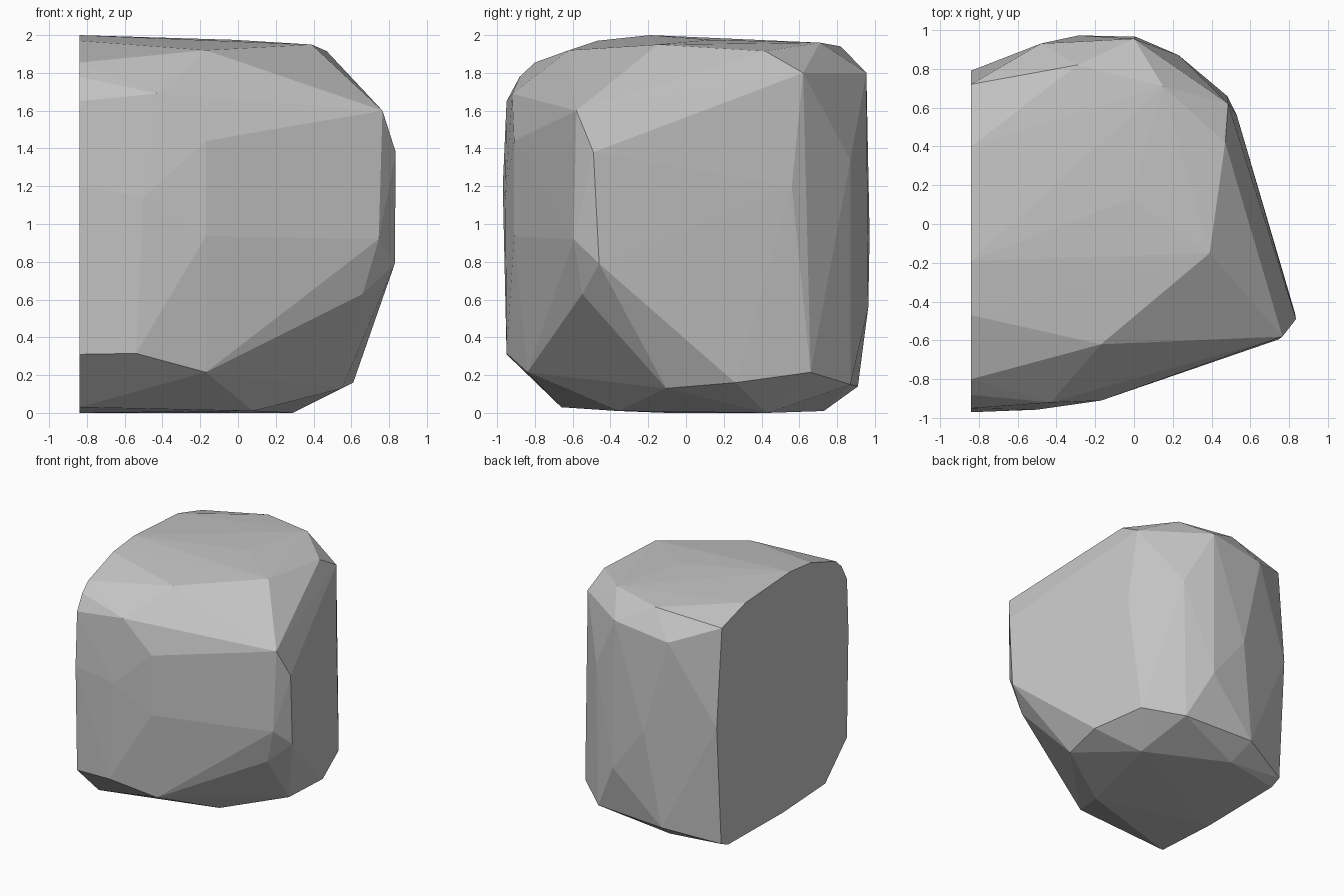
import bpy, bmesh

# Flat cut side of the boulder: (y, z) outline at x = -0.84
CUT_X = -0.84
cut_outline = [
    (-0.95, 0.31), (-0.97, 1.20), (-0.95, 1.65), (-0.88, 1.78), (-0.80, 1.855),
    (-0.47, 1.97), (-0.19, 2.00), (0.40, 1.965), (0.72, 1.87), (0.79, 1.05),
    (0.73, 0.05), (0.64, 0.01), (-0.10, 0.0), (-0.66, 0.03),
]

# Chiselled corners of the rest of the boulder
front_corners = [
    (-0.17, -0.84, 0.215), (-0.54, -0.95, 0.315), (-0.17, -0.91, 0.935),
    (-0.17, -0.91, 1.44), (-0.43, -0.92, 1.69), (-0.50, -0.957, 1.14),
]
right_corners = [
    (0.765, -0.58, 1.60), (0.835, -0.49, 1.38), (0.83, -0.46, 0.79),
    (0.745, -0.595, 0.92), (0.66, -0.55, 0.63), (0.53, 0.56, 1.20),
    (0.55, -0.105, 0.13), (0.61, 0.26, 0.16), (0.48, 0.66, 0.215),
]
top_corners = [
    (-0.17, -0.62, 1.92), (0.39, -0.15, 1.95), (0.47, 0.42, 1.915),
    (0.485, 0.62, 1.80), (0.15, 0.71, 1.96), (-0.02, 0.13, 1.975),
    (-0.29, 0.82, 1.94),
]
back_corners = [
    (0.0, 0.955, 1.80), (-0.48, 0.93, 1.73), (-0.285, 0.972, 0.94),
    (0.01, 0.965, 0.56), (0.23, 0.87, 1.34), (0.21, 0.87, 0.15),
    (-0.41, 0.91, 0.14),
]
bottom_corners = [(0.29, 0.43, 0.0), (0.08, -0.36, 0.01), (-0.36, 0.73, 0.01)]

# Stretch a faceted skin around all corners
bm = bmesh.new()
for y, z in cut_outline:
    bm.verts.new((CUT_X, y, z))
for corner in front_corners + right_corners + top_corners + back_corners + bottom_corners:
    bm.verts.new(corner)
bmesh.ops.convex_hull(bm, input=bm.verts[:])
loose = [v for v in bm.verts if not v.link_faces]
bmesh.ops.delete(bm, geom=loose, context='VERTS')
# Merge the coplanar triangles of the cut side
bmesh.ops.dissolve_limit(bm, angle_limit=0.005, verts=bm.verts[:], edges=bm.edges[:])
bmesh.ops.recalc_face_normals(bm, faces=bm.faces[:])

mesh = bpy.data.meshes.new("boulder")
bm.to_mesh(mesh)
bm.free()

# Plain grey stone
stone = bpy.data.materials.new("grey stone")
stone.diffuse_color = (0.55, 0.55, 0.55, 1.0)
mesh.materials.append(stone)

boulder = bpy.data.objects.new("boulder", mesh)
bpy.context.collection.objects.link(boulder)
